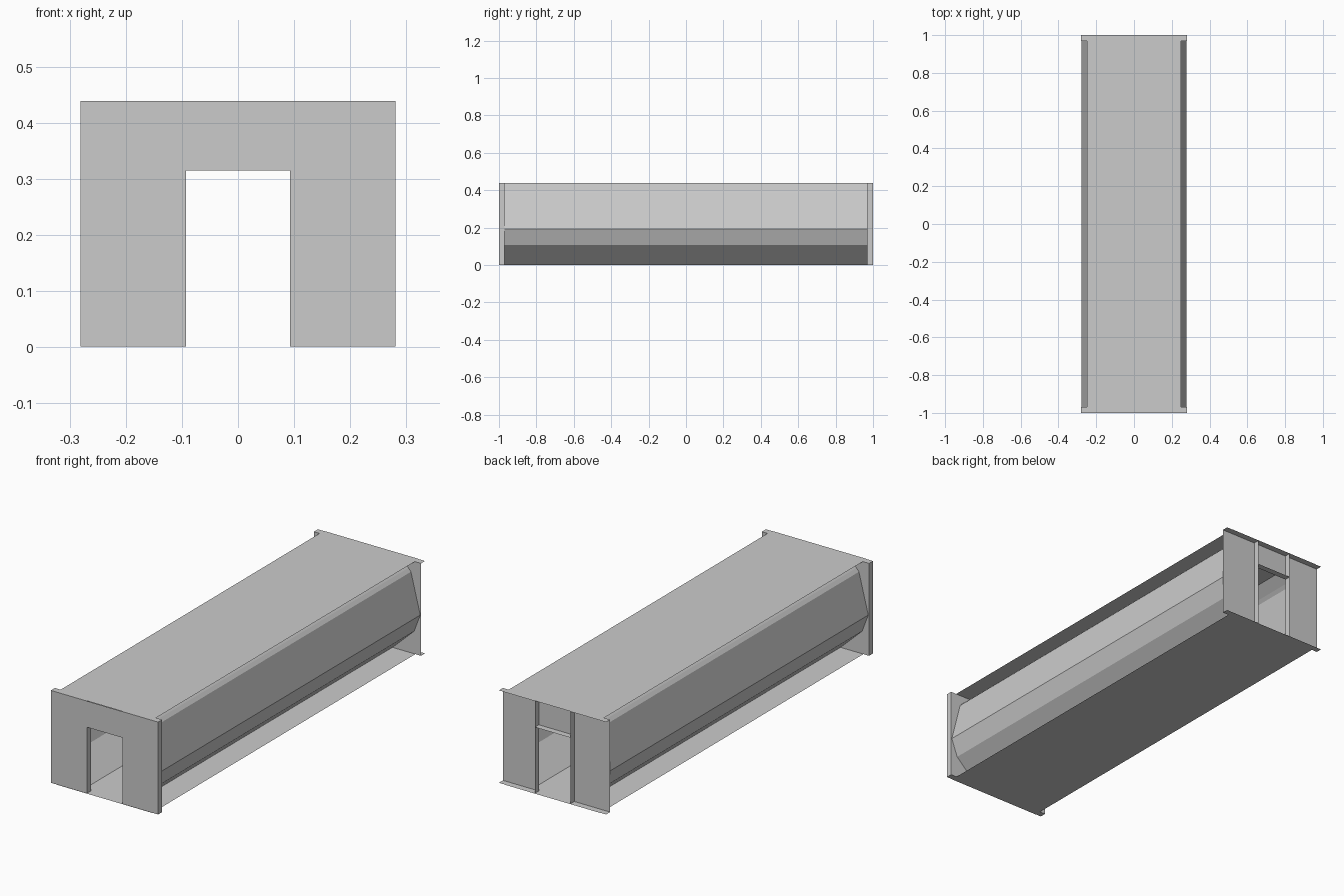
import bpy

if "Cube" in bpy.data.objects:
    bpy.data.objects.remove(bpy.data.objects["Cube"])

L, T = 1.0, 0.03          # half length, end frame depth
W, DOOR = 0.281, 0.093    # half width of frame, half width of doorway
H, DOOR_H = 0.44, 0.315
LOW, TOP = 0.001, 0.439   # frame sits just inside the roof and floor sheets


def make(name, quads, mirror=False):
    """Object from a list of quads, optionally mirrored across x."""
    verts = [v for q in quads for v in q]
    faces = [tuple(range(i * 4, i * 4 + 4)) for i in range(len(quads))]
    mesh = bpy.data.meshes.new(name)
    mesh.from_pydata(verts, [], faces)
    ob = bpy.data.objects.new(name, mesh)
    bpy.context.collection.objects.link(ob)
    if mirror:
        ob.modifiers.new("mirror", 'MIRROR').use_axis[0] = True
    return ob


def flat_x(x, y0, y1, z0, z1):
    return [(x, y0, z0), (x, y1, z0), (x, y1, z1), (x, y0, z1)]


def flat_y(y, x0, x1, z0, z1):
    return [(x0, y, z0), (x1, y, z0), (x1, y, z1), (x0, y, z1)]


def flat_z(z, x0, x1, y0, y1):
    return [(x0, y0, z), (x1, y0, z), (x1, y1, z), (x0, y1, z)]


# Roof and floor sheets
make("roof", [flat_z(H, -0.25, 0.25, -L, L)])
make("floor", [flat_z(0, 0.25, -0.25, -L, L)])

# Faceted side walls, swept along the length
profile = [(0.13, 0.0), (0.245, 0.108), (0.277, 0.193),
           (0.228, 0.385), (0.215, 0.40), (0.17, 0.44)]
y0, y1 = -L + T, L - T
make("side_wall", [[(a, y0, za), (a, y1, za), (b, y1, zb), (b, y0, zb)]
                   for (a, za), (b, zb) in zip(profile, profile[1:])], True)


def end_frame(prefix, ya, yb, panels, outer):
    """Doorway frame between ya and yb with face sheets at the given y values."""
    post = [flat_y(y, DOOR, W, LOW, TOP) for y in panels]
    post += [flat_x(DOOR, yb, ya, LOW, TOP),
             flat_z(TOP, DOOR, W, ya, yb), flat_z(LOW, W, DOOR, ya, yb)]
    if outer:
        post.append(flat_x(W, ya, yb, LOW, TOP))
    make(prefix + "_post", post, True)
    lintel = [flat_y(y, -DOOR, DOOR, DOOR_H, TOP) for y in panels]
    lintel.append(flat_z(DOOR_H, DOOR, -DOOR, ya, yb))
    make(prefix + "_lintel", lintel)


# Closed frame in front, open-backed frame behind
end_frame("front_frame", -L, -L + T, [-L, -L + T], True)
end_frame("back_frame", L - T, L, [L - T], False)
